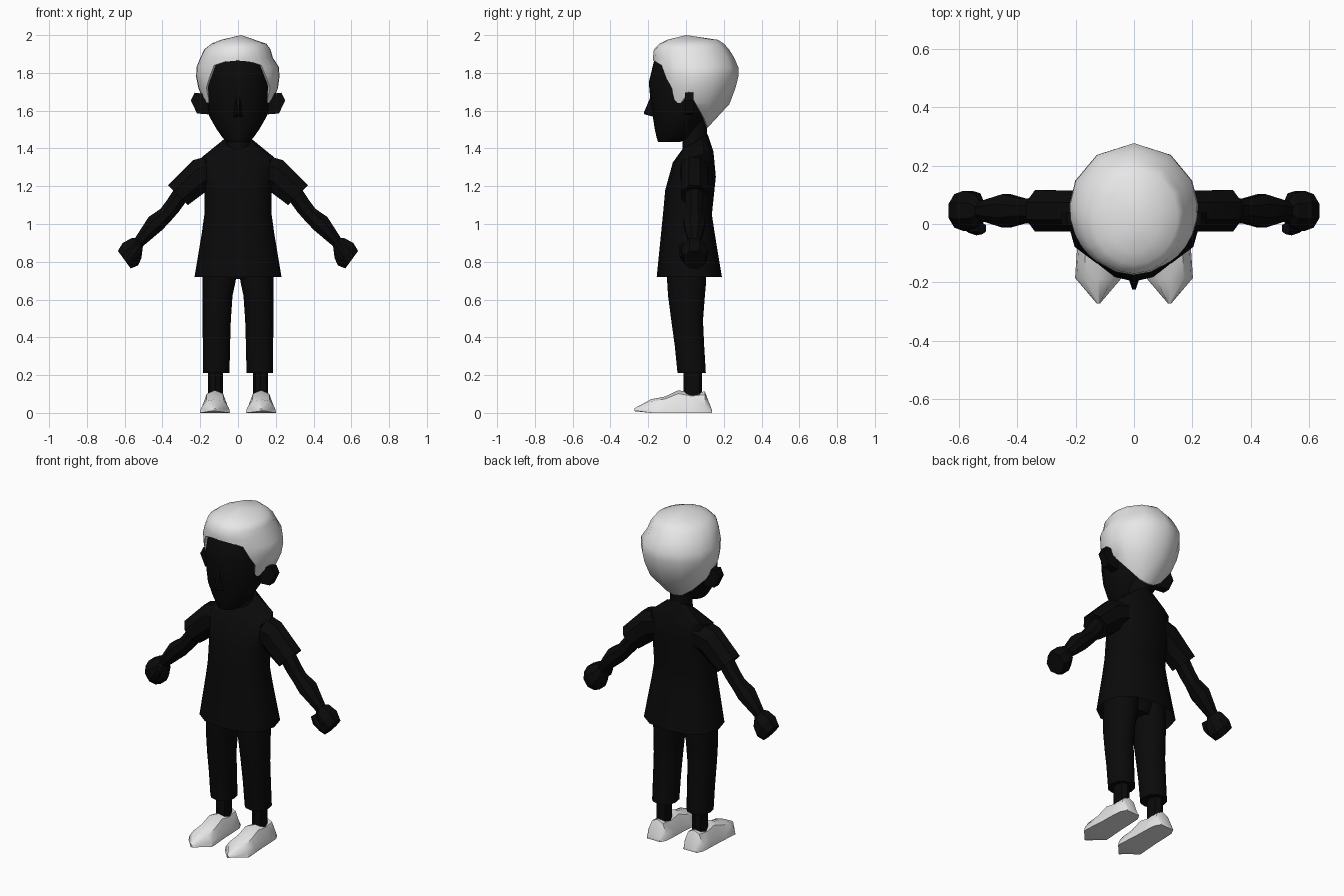
import bpy, bmesh
from math import sin, cos, pi, radians, copysign
from mathutils import Vector

if "Cube" in bpy.data.objects:
    bpy.data.objects.remove(bpy.data.objects["Cube"])


def material(name, value):
    m = bpy.data.materials.new(name)
    m.use_nodes = True
    colour = (value, value, value, 1)
    m.diffuse_color = colour
    m.node_tree.nodes["Principled BSDF"].inputs["Base Color"].default_value = colour
    return m


BLACK = material("black", 0.003)
WHITE = material("light grey", 0.8)


def loft(name, rings, mat, start=True, end=True, angle=40):
    """Skin a list of equal point loops into one mesh object."""
    bm = bmesh.new()
    loops = [[bm.verts.new(p) for p in r] for r in rings]
    for a, b in zip(loops, loops[1:]):
        for i in range(len(a)):
            j = (i + 1) % len(a)
            bm.faces.new((a[i], a[j], b[j], b[i]))
    if start:
        bm.faces.new(loops[0])
    if end:
        bm.faces.new(loops[-1])
    bmesh.ops.remove_doubles(bm, verts=bm.verts, dist=0.0005)
    bmesh.ops.recalc_face_normals(bm, faces=bm.faces)
    mesh = bpy.data.meshes.new(name)
    bm.to_mesh(mesh)
    bm.free()
    mesh.materials.append(mat)
    obj = bpy.data.objects.new(name, mesh)
    bpy.context.collection.objects.link(obj)
    bpy.ops.object.select_all(action="DESELECT")
    obj.select_set(True)
    bpy.context.view_layer.objects.active = obj
    bpy.ops.object.shade_smooth_by_angle(angle=radians(angle))
    return obj


def power(v, p):
    return copysign(abs(v) ** p, v)


def level(z, rx, front, back, cx=0, rise=0, n=12, p=1.0):
    """Horizontal oval; rise lifts its back edge above its front edge."""
    cy, ry = (front + back) / 2, (back - front) / 2
    pts = []
    for i in range(n):
        a = 2 * pi * i / n
        c = power(cos(a), p)
        pts.append((cx + rx * power(sin(a), p), cy - ry * c, z + rise * (1 - c) / 2))
    return pts


def tilted(side, x, z, across, depth, slope, cy=0.045, n=8):
    """Oval across a limb that points down and out at the given slope."""
    pts = []
    for i in range(n):
        a = 2 * pi * (i + 0.5) / n
        u = across * cos(a)
        pts.append((side * (x + u * sin(slope)), cy + depth * sin(a), z + u * cos(slope)))
    return pts


# Head and neck
loft("head", [level(*r, n=16) for r in (
    (1.435, .055, -.148, -.03), (1.455, .08, -.155, .02), (1.50, .112, -.165, .06),
    (1.57, .152, -.176, .11), (1.65, .163, -.188, .15), (1.75, .172, -.197, .2),
    (1.86, .162, -.17, .2), (1.95, .09, -.09, .12))], BLACK)
loft("neck", [level(1.36, .065, -.02, .11), level(1.58, .06, -.015, .11)], BLACK)
loft("nose", [[(-.026, -.165, 1.565), (.026, -.165, 1.565), (.01, -.185, 1.68), (-.01, -.185, 1.68)],
              [(-.006, -.224, 1.582), (.006, -.224, 1.582), (.004, -.222, 1.592), (-.004, -.222, 1.592)]],
     BLACK, angle=20)

# Hair: columns around the head, each starting at its own hairline height
SECTIONS = (  # height, right radius, left radius, front, back
    (1.51, .08, .08, -.02, .115), (1.635, .178, .178, -.14, .23), (1.72, .21, .212, -.16, .262),
    (1.78, .222, .22, -.167, .277), (1.83, .22, .217, -.172, .277), (1.88, .2, .185, -.175, .255),
    (1.925, .178, .172, -.17, .228), (1.955, .14, .15, -.14, .2), (1.975, .09, .09, -.1, .17))
HAIRLINE = ((0, 1.865), (18, 1.86), (36, 1.84), (44, 1.77), (53, 1.72), (57, 1.64), (67, 1.64),
            (80, 1.70), (93, 1.63), (115, 1.56), (145, 1.52), (180, 1.51))
columns = list(HAIRLINE) + [(360 - a, z) for a, z in HAIRLINE[-2:0:-1]]


def hair_point(degrees, z, scale=1.0):
    lo, hi = next((a, b) for a, b in zip(SECTIONS, SECTIONS[1:]) if z <= b[0])
    t = (z - lo[0]) / (hi[0] - lo[0])
    _, right, left, front, back = [p + (q - p) * t for p, q in zip(lo, hi)]
    a = radians(degrees)
    rx = left if sin(a) > 0 else right
    cy, ry = (front + back) / 2, (back - front) / 2
    return (rx * sin(a) * scale, cy - ry * cos(a) * scale, z)


rings = [[hair_point(a, b, .88) for a, b in columns]]
rings += [[hair_point(a, max(b, s[0])) for a, b in columns] for s in SECTIONS]
rings.append([(.016, 0, 2.0)] * len(columns))
loft("hair", rings, WHITE, start=False, end=False)

# Shirt
loft("shirt", [level(*r, p=.85) for r in (
    (1.395, .072, -.02, .115, 0, .08), (1.325, .19, -.07, .145, 0, .06),
    (1.18, .178, -.11, .158, 0, .07), (1.05, .178, -.122, .137),
    (.95, .192, -.132, .152), (.72, .23, -.155, .19))], BLACK, end=False)
# Trousers seat
loft("trouser_seat", [level(.98, .15, -.09, .1), level(.80, .185, -.1, .107),
                      level(.71, .1, -.08, .09)], BLACK)

EAR = ((.15, 1.58), (.217, 1.585), (.25, 1.655), (.23, 1.695), (.185, 1.69), (.15, 1.65))
SHOE = (  # position, half width, top half width, height, sole lift
    (-.272, .006, .004, .025, .012), (-.185, .08, .05, .072, 0), (-.11, .075, .045, .087, 0),
    (-.04, .07, .043, .12, 0), (.03, .068, .042, .105, 0), (.1, .064, .036, .113, 0),
    (.137, .045, .03, .015, 0))

for s, label in ((1, "left"), (-1, "right")):
    loft(label + "_ear", [[(s * x, y, z) for x, z in EAR] for y in (-.005, .04)], BLACK, angle=20)
    # Sleeve and arm
    loft(label + "_sleeve", [tilted(s, *r) for r in (
        (.1, 1.29, .09, .085, .3), (.2, 1.258, .096, .075, .45),
        (.318, 1.152, .08, .077, .78), (.31, 1.16, .05, .05, .78))], BLACK)
    loft(label + "_arm", [tilted(s, *r) for r in (
        (.28, 1.19, .05, .05, .78), (.345, 1.095, .047, .047, .85), (.38, 1.052, .045, .045, .85),
        (.437, 1.003, .054, .062, .8), (.525, .903, .032, .034, .8))], BLACK)
    # Fist with thumb
    loft(label + "_hand", [tilted(s, *r) for r in (
        (.522, .906, .03, .034, .75), (.537, .872, .064, .065, .45),
        (.57, .84, .078, .074, .6), (.602, .811, .062, .062, .63))], BLACK, angle=25)
    loft(label + "_thumb", [tilted(s, *r, cy=-.015, n=6) for r in (
        (.52, .885, .02, .02, .9), (.54, .85, .028, .024, .9), (.565, .82, .018, .016, .9))], BLACK)
    # Trouser leg and ankle
    loft(label + "_trouser_leg", [level(z, rx, f, b, s * cx, p=.85) for z, rx, f, b, cx in (
        (.88, .09, -.1, .107, .095), (.70, .088, -.1, .107, .1), (.62, .08, -.095, .1, .109),
        (.49, .075, -.078, .09, .113), (.36, .072, -.06, .096, .114),
        (.21, .07, -.045, .105, .115), (.21, .045, -.015, .09, .12))], BLACK)
    loft(label + "_ankle", [level(z, .04, -.012, .086, s * .12, n=8) for z in (.07, .25)], BLACK)
    # Pointed shoe
    loft(label + "_shoe", [[(s * (.122 + x), y, z) for x, z in (
        (-w, lift), (-w * .93, h * .35), (-t, h * .85), (0, h), (t, h * .85), (w * .93, h * .35), (w, lift))]
        for y, w, t, h, lift in SHOE], WHITE)
